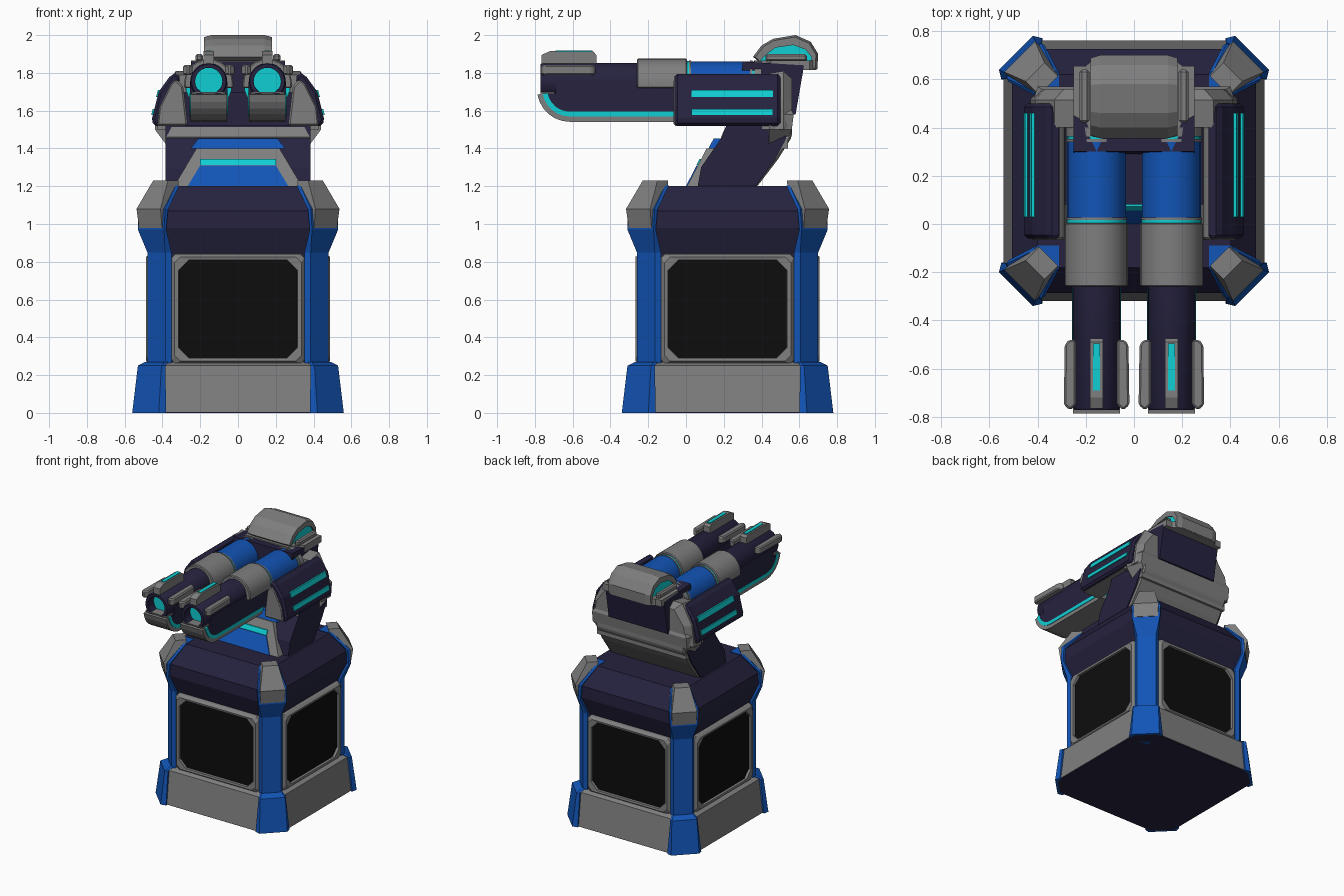
import bpy, bmesh, math

if "Cube" in bpy.data.objects:
    bpy.data.objects.remove(bpy.data.objects["Cube"])

CY = 0.22  # centre of the pedestal along y


def material(name, rgb):
    m = bpy.data.materials.new(name)
    m.diffuse_color = (*rgb, 1)
    m.use_nodes = True
    m.node_tree.nodes["Principled BSDF"].inputs["Base Color"].default_value = m.diffuse_color
    return m


GREY = material("steel grey", (0.21, 0.21, 0.21))
BLUE = material("armour blue", (0.006, 0.09, 0.47))
NAVY = material("dark navy", (0.019, 0.016, 0.05))
BLACK = material("panel black", (0.004, 0.004, 0.004))
CYAN = material("glow cyan", (0.005, 0.62, 0.65))


def loft(name, rings, mat, caps=True, closed=False, mirror="", y=0.0, rot=0.0, bevel=0.0, smooth=False):
    """Skin a list of equal-length point loops."""
    bm = bmesh.new()
    loops = [[bm.verts.new(p) for p in r] for r in rings]
    pairs = list(zip(loops, loops[1:])) + ([(loops[-1], loops[0])] if closed else [])
    for a, b in pairs:
        for i in range(len(a)):
            j = (i + 1) % len(a)
            bm.faces.new((a[i], a[j], b[j], b[i]))
    if caps and not closed:
        bm.faces.new(loops[0])
        bm.faces.new(loops[-1])
    bmesh.ops.recalc_face_normals(bm, faces=bm.faces)
    me = bpy.data.meshes.new(name)
    bm.to_mesh(me)
    bm.free()
    me.materials.append(mat)
    ob = bpy.data.objects.new(name, me)
    bpy.context.collection.objects.link(ob)
    ob.location.y = y
    ob.rotation_euler.z = rot
    if smooth:
        bpy.context.view_layer.objects.active = ob
        ob.select_set(True)
        bpy.ops.object.shade_smooth_by_angle(angle=math.radians(35))
        ob.select_set(False)
    if bevel:
        b = ob.modifiers.new("bevel", "BEVEL")
        b.width, b.segments, b.limit_method = bevel, 1, "ANGLE"
    if mirror:
        m = ob.modifiers.new("mirror", "MIRROR")
        m.use_axis = ("x" in mirror, "y" in mirror, False)
    return ob


def place(axis, d, p):
    return {"x": (d, *p), "y": (p[0], d, p[1]), "z": (*p, d)}[axis]


def prism(name, axis, pts, a, b, mat, **kw):
    return loft(name, [[place(axis, d, p) for p in pts] for d in (a, b)], mat, **kw)


def box(name, x, y, z, mat, **kw):
    return prism(name, "z", [(x[0], y[0]), (x[1], y[0]), (x[1], y[1]), (x[0], y[1])], *z, mat, **kw)


def octagon(h, k, z):
    return [(h, k, z), (k, h, z), (-k, h, z), (-h, k, z), (-h, -k, z), (-k, -h, z), (k, -h, z), (h, -k, z)]


def circle(cx, cz, r, y, n=24):
    return [(cx + r * math.cos(2 * math.pi * i / n), y, cz + r * math.sin(2 * math.pi * i / n)) for i in range(n)]


# ---- pedestal ----
loft("pedestal_floor", [octagon(.535, .42, 0.0), octagon(.535, .42, .01)], NAVY, y=CY)
loft("skirt", [octagon(.54, .42, .005), octagon(.505, .40, .25), octagon(.46, .38, .27)], GREY, y=CY)
loft("pedestal_core", [octagon(.45, .37, .25), octagon(.45, .37, .86)], NAVY, y=CY)
loft("collar", [octagon(.45, .37, .84), octagon(.505, .38, .98), octagon(.505, .38, 1.07),
                octagon(.40, .32, 1.2)], NAVY, y=CY)


def corner(a, b, c, z):
    return [(a, b, z), (b, a, z), (c, a - .01, z), (c, c, z), (a - .01, c, z)]


loft("corner_foot", [corner(.56, .42, .38, 0), corner(.53, .405, .385, .25), corner(.49, .39, .37, .27)],
     BLUE, mirror="xy", y=CY)
loft("corner_column", [corner(.48, .385, .352, .25), corner(.48, .385, .352, .85), corner(.53, .392, .38, .97),
                       corner(.53, .385, .37, 1.08), corner(.415, .33, .31, 1.205)], BLUE, mirror="xy", y=CY)


def diagonal(r0, r1, t, z):
    return [((r + s) / math.sqrt(2), (r - s) / math.sqrt(2), z) for r, s in ((r0, -t), (r1, -t), (r1, t), (r0, t))]


loft("corner_cap", [diagonal(.58, .655, .085, .98), diagonal(.55, .67, .09, 1.08), diagonal(.5, .58, .055, 1.23)],
     GREY, mirror="xy", y=CY)


# ---- framed panels on the four sides ----
def panel_loop(w, z0, z1, c, y):
    return [(-w + c, y, z0), (w - c, y, z0), (w, y, z0 + c), (w, y, z1 - c),
            (w - c, y, z1), (-w + c, y, z1), (-w, y, z1 - c), (-w, y, z0 + c)]


for i in range(4):
    turn = i * math.pi / 2
    loft("panel_frame", [panel_loop(.355, .255, .845, .02, -.44), panel_loop(.35, .26, .84, .02, -.47),
                         panel_loop(.335, .275, .825, .03, -.488), panel_loop(.315, .29, .81, .055, -.485),
                         panel_loop(.31, .295, .805, .055, -.44)], GREY, closed=True, y=CY, rot=turn)
    prism("dark_panel", "y", [(-.33, .28), (.33, .28), (.33, .82), (-.33, .82)], -.468, -.44, BLACK, y=CY, rot=turn)

# ---- leaning neck ----
prism("neck", "x", [(.06, 1.19), (.36, 1.19), (.47, 1.34), (.53, 1.45), (.53, 1.54), (.22, 1.54), (.19, 1.46),
                    (.08, 1.3)], -.385, .385, NAVY)
prism("neck_back_plate", "x", [(.33, 1.19), (.37, 1.19), (.485, 1.34), (.56, 1.46), (.56, 1.55), (.5, 1.55),
                               (.5, 1.46), (.43, 1.34)], -.375, .375, GREY, bevel=.01)


def front_y(z):
    return (z - 1.19) * .52


def slope_plate(name, z0, z1, w0, w1, front, depth, mat):
    loft(name, [[(-w, front_y(z) - front, z), (w, front_y(z) - front, z), (w, front_y(z) + depth, z),
                 (-w, front_y(z) + depth, z)] for w, z in ((w0, z0), (w1, z1))], mat)


slope_plate("neck_front_frame", 1.19, 1.40, .345, .22, 0, .2, GREY)
slope_plate("neck_front_panel", 1.195, 1.31, .27, .20, .006, .02, BLUE)
slope_plate("neck_glow_slit", 1.313, 1.345, .20, .20, .008, .02, CYAN)
slope_plate("neck_blue_band", 1.40, 1.452, .25, .21, -.01, .2, BLUE)
loft("shoulder_deck", [[(-w, y, z), (w, y, z), (w, .54, z), (-w, .54, z)] for w, y, z in
                       ((.38, .20, 1.40), (.38, .185, 1.46), (.34, .22, 1.535))], GREY)
loft("shoulder_back_shell", [[(-w, .44, z), (w, .44, z), (w - .04, y, z), (-w + .04, y, z)] for w, y, z in
                             ((.38, .53, 1.42), (.44, .56, 1.50), (.44, .57, 1.58), (.41, .55, 1.62))], GREY)

# ---- head body and hood ----
prism("head_body", "x", [(.28, 1.54), (.58, 1.58), (.625, 1.84), (.30, 1.86)], -.25, .25, NAVY)
box("head_bridge", (-.32, .32), (.08, .5), (1.52, 1.70), NAVY)
prism("hood_collar", "z", [(-.17, .36), (.17, .36), (.2, .42), (.25, .45), (.25, .655), (.2, .655), (.16, .69),
                           (-.16, .69), (-.2, .655), (-.25, .655), (-.25, .45), (-.2, .42)], 1.815, 1.865, GREY)
box("hood_side_rail", (.185, .225), (.42, .64), (1.86, 1.9), GREY, bevel=.01, mirror="x")
prism("hood_glow", "x", [(.38, 1.86), (.41, 1.92), (.48, 1.955), (.58, 1.965), (.65, 1.92), (.685, 1.83),
                         (.6, 1.85)], -.165, .165, CYAN)
outer = [(.355, 1.885), (.40, 1.945), (.46, 1.98), (.58, 2.0), (.66, 1.965), (.70, 1.90), (.695, 1.82)]
inner = [(.67, 1.83), (.675, 1.885), (.64, 1.93), (.57, 1.955), (.47, 1.94), (.42, 1.905), (.38, 1.865)]


def hood_section(x, s):
    return [(x, .53 + (y - .53) * s, 1.85 + (z - 1.85) * s) for y, z in outer + inner]


loft("hood_shell", [hood_section(-.18, .93), hood_section(-.14, 1), hood_section(.14, 1), hood_section(.18, .93)],
     GREY)

# ---- side pods ----
prism("pod_core", "y", [(.265, 1.52), (.43, 1.52), (.42, 1.62), (.36, 1.74), (.33, 1.77), (.29, 1.73)], -.066, .50,
      GREY, mirror="x", bevel=.01)
prism("pod_armour", "y", [(.30, 1.77), (.325, 1.80), (.355, 1.79), (.42, 1.70), (.455, 1.56), (.45, 1.52),
                          (.41, 1.52), (.38, 1.65)], -.06, .50, NAVY, mirror="x", bevel=.015)
loft("pod_back_cap", [[(.24, y, z0), (.43 - d, y, z0), (.41 - d, y, 1.66), (.33 - d, y, z1), (.24, y, z1)]
                      for y, z0, z1, d in ((.40, 1.5, 1.79, 0), (.515, 1.5, 1.81, 0), (.56, 1.53, 1.77, .04))],
     GREY, mirror="x")
prism("pod_glow_upper", "y", [(.40, 1.672), (.434, 1.672), (.424, 1.71), (.40, 1.71)], .03, .46, CYAN, mirror="x")
prism("pod_glow_lower", "y", [(.43, 1.578), (.459, 1.578), (.451, 1.61), (.43, 1.61)], .03, .46, CYAN, mirror="x")

# ---- twin barrels ----
BX, BZ = .155, 1.755
prism("barrel_underbody", "x", [(.3, 1.585), (-.62, 1.585), (-.69, 1.61), (-.735, 1.66), (-.745, 1.69),
                                (-.69, 1.69), (-.69, BZ), (.3, BZ)], BX - .1, BX + .1, NAVY, mirror="x")
loft("barrel_tube", [circle(BX, BZ, r, y) for r, y in ((.092, -.77), (.098, -.76), (.098, .05), (.072, .05),
                                                       (.072, -.77))], NAVY, closed=True, mirror="x", smooth=True)
loft("muzzle_lens", [circle(BX, BZ + .005, .074, y) for y in (-.70, -.68)], CYAN, mirror="x")


def chin_path(o):
    """Underside curve of the barrel, pushed outward by o."""
    arc = [(-.615 - (.13 + o) * math.sin(t), 1.715 - (.13 + o) * math.cos(t))
           for t in [math.radians(80 * i / 6) for i in range(7)]]
    return [(-.06, 1.585 - o)] + arc


def chin_band(name, o0, o1, hw, mat):
    prism(name, "x", chin_path(o0) + chin_path(o1)[::-1], BX - hw, BX + hw, mat, mirror="x")


chin_band("chin_glow", -.01, .016, .102, CYAN)
chin_band("chin_guard", .014, .044, .097, GREY)
prism("chin_front_block", "x", [(-.60, 1.56), (-.70, 1.59), (-.755, 1.64), (-.772, 1.70), (-.70, 1.70)],
      BX - .09, BX + .09, GREY, mirror="x")

# barrel sleeve, blue casing and glowing rings
arch = [(BX + .13 * math.cos(math.pi * i / 12), 1.745 + .13 * math.sin(math.pi * i / 12)) for i in range(13)]
prism("barrel_sleeve", "y", [(BX + .13, 1.72)] + arch + [(BX - .13, 1.72)], -.26, .005, GREY, mirror="x",
      smooth=True, bevel=.006)
for name, r, y0, y1, mat in (("ring_front", .124, 0, .018, CYAN), ("ring_front_edge", .127, .016, .026, GREY),
                             ("barrel_casing", .122, .02, .345, BLUE), ("ring_rear_edge", .127, .34, .352, GREY),
                             ("ring_rear", .122, .35, .365, CYAN), ("barrel_socket", .127, .362, .40, GREY)):
    loft(name, [circle(BX, 1.738, r, y) for y in (y0, y1)], mat, mirror="x", smooth=True)

# muzzle rail, its glow strip and side fins
prism("muzzle_rail", "x", [(-.765, 1.835), (-.475, 1.835), (-.475, 1.895), (-.49, 1.912), (-.72, 1.915),
                           (-.765, 1.895)], BX - .027, BX + .027, GREY, mirror="x")
box("rail_glow", (BX - .014, BX + .014), (-.69, -.495), (1.90, 1.919), CYAN, mirror="x")
for side in (-1, 1):
    prism("muzzle_fin", "z", [(BX + side * .085, -.75), (BX + side * .11, -.772), (BX + side * .136, -.75),
                              (BX + side * .132, -.50), (BX + side * .115, -.48), (BX + side * .085, -.48)],
          1.79, 1.842, GREY, mirror="x", bevel=.008)
